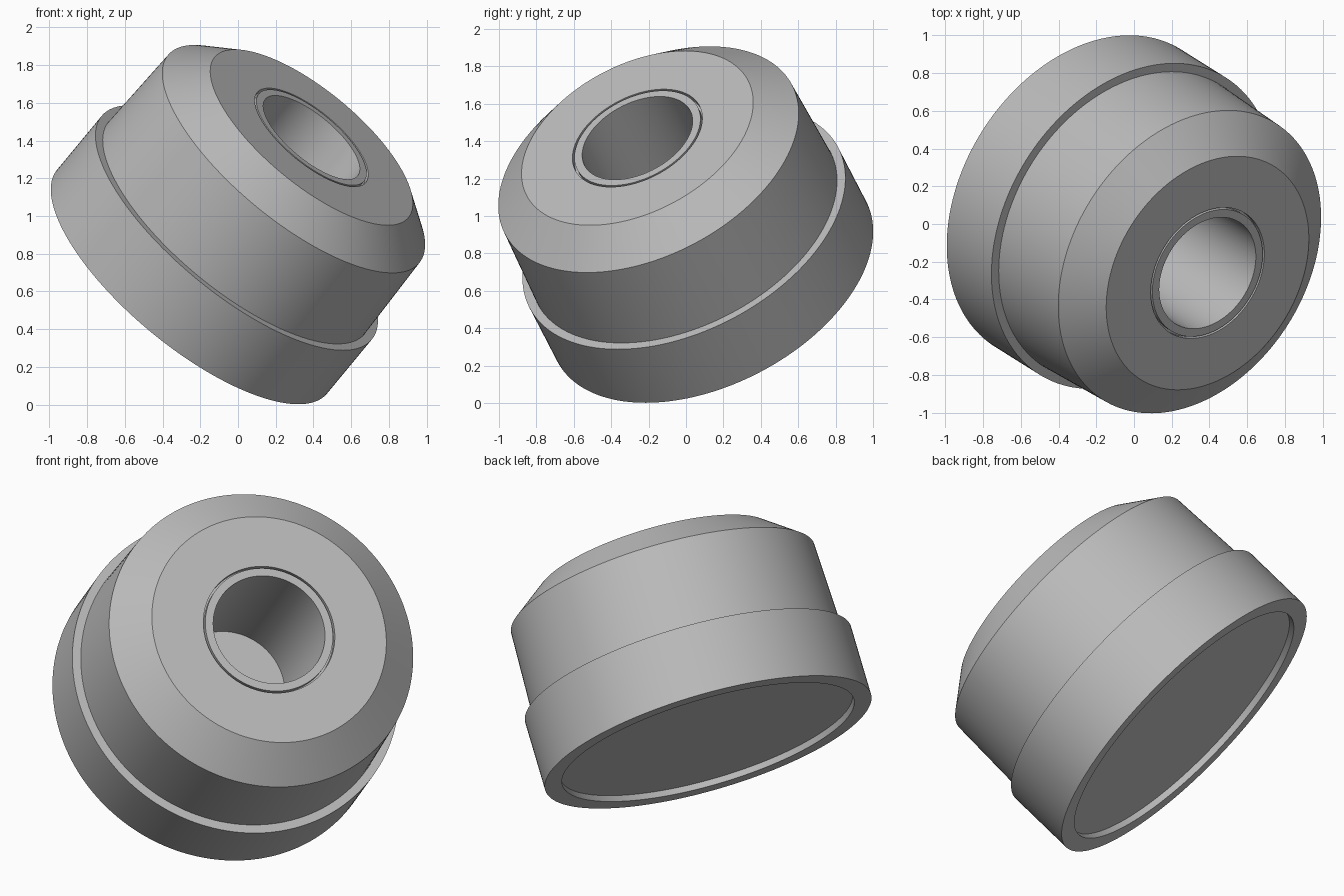
import bpy
import bmesh
import math
from mathutils import Vector, Matrix

cube = bpy.data.objects.get("Cube")
if cube:
    bpy.data.objects.remove(cube, do_unlink=True)

SEGMENTS = 160
AXIS = Vector((0.592, -0.371, 0.715)).normalized()
FACE_CENTRE = Vector((0.39, -0.26, 1.417))

# One plain grey for the whole part
grey = bpy.data.materials.new("plain_grey")
grey.use_nodes = True
colour = (0.5, 0.5, 0.5, 1)
grey.diffuse_color = colour
grey.node_tree.nodes["Principled BSDF"].inputs["Base Color"].default_value = colour


def turned(name, profile):
    """Spin a (radius, height) profile about the tilted axis."""
    bm = bmesh.new()
    verts = [bm.verts.new((r, 0, h)) for r, h in profile]
    edges = [bm.edges.new(pair) for pair in zip(verts, verts[1:])]
    bmesh.ops.spin(bm, geom=verts + edges, cent=(0, 0, 0), axis=(0, 0, 1),
                   angle=math.tau, steps=SEGMENTS)
    bmesh.ops.remove_doubles(bm, verts=bm.verts, dist=0.0005)
    bmesh.ops.recalc_face_normals(bm, faces=bm.faces)
    mesh = bpy.data.meshes.new(name)
    bm.to_mesh(mesh)
    bm.free()
    mesh.materials.append(grey)
    obj = bpy.data.objects.new(name, mesh)
    bpy.context.collection.objects.link(obj)
    obj.matrix_world = (Matrix.Translation(FACE_CENTRE)
                        @ AXIS.to_track_quat("Z", "Y").to_matrix().to_4x4())
    bpy.ops.object.select_all(action="DESELECT")
    obj.select_set(True)
    bpy.context.view_layer.objects.active = obj
    bpy.ops.object.shade_smooth_by_angle(angle=math.radians(15))
    return obj


# Heights are measured down from the front face
FLOOR, FLANGE, BASE, RECESS = -0.81, -0.67, -1.07, -1.035

turned("flanged_bushing", [
    (0, FLOOR), (0.318, FLOOR),                    # blind bore
    (0.318, 0), (0.363, 0),                        # bore lip
    (0.363, -0.03), (0.374, -0.03), (0.374, 0),    # groove round the lip
    (0.667, 0), (0.865, -0.16),                    # front face and chamfer
    (0.882, FLANGE), (0.93, FLANGE), (0.93, BASE), # body and flange
    (0.832, BASE), (0.832, RECESS), (0, RECESS),   # rim and recessed underside
])
